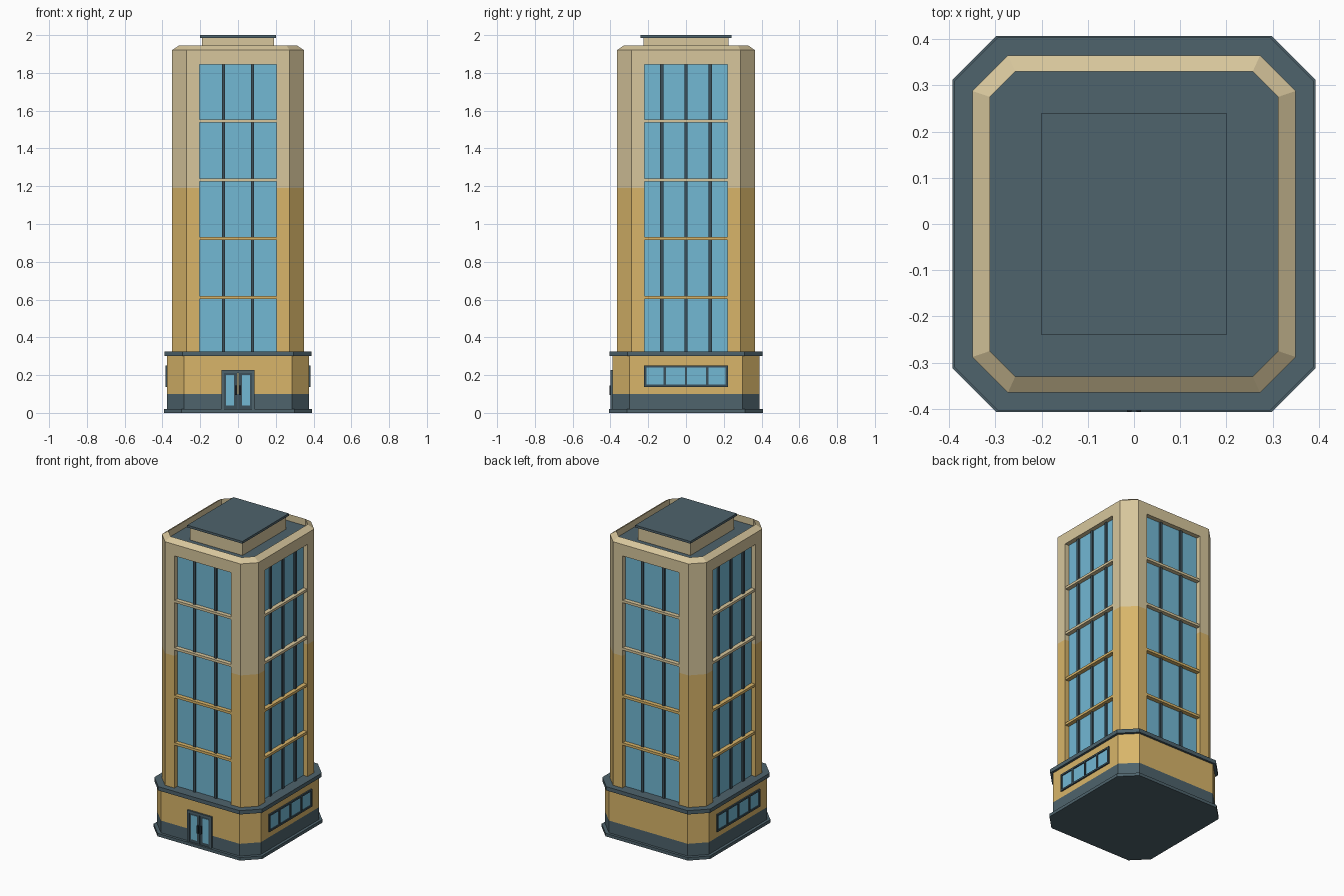
import bpy, bmesh

if "Cube" in bpy.data.objects:
    bpy.data.objects.remove(bpy.data.objects["Cube"])

def mat(name, rgb):
    m = bpy.data.materials.new(name)
    lin = [((c / 255 + 0.055) / 1.055) ** 2.4 for c in rgb]
    m.diffuse_color = (*lin, 1)
    m.use_nodes = True
    m.node_tree.nodes["Principled BSDF"].inputs["Base Color"].default_value = m.diffuse_color
    return m

BEIGE = mat("beige stone", (215, 198, 156))
YELLOW = mat("yellow stone", (216, 181, 106))
SLATE = mat("slate", (78, 99, 108))
DARK = mat("dark metal", (60, 80, 90))
GLASS = mat("blue glass", (114, 184, 212))
BLACK = mat("dark handle", (38, 48, 56))
SPLIT = 1.19

def finish(name, bm, mats):
    bmesh.ops.remove_doubles(bm, verts=bm.verts, dist=1e-5)
    bmesh.ops.recalc_face_normals(bm, faces=bm.faces)
    me = bpy.data.meshes.new(name)
    bm.to_mesh(me)
    bm.free()
    for m in mats:
        me.materials.append(m)
    ob = bpy.data.objects.new(name, me)
    bpy.context.collection.objects.link(ob)
    return ob

def boxes(name, m, spans):
    """One object from several boxes given as (x0, x1, y0, y1, z0, z1)."""
    bm = bmesh.new()
    for x0, x1, y0, y1, z0, z1 in spans:
        vs = bmesh.ops.create_cube(bm, size=1)["verts"]
        for v in vs:
            v.co.x = (x0 + x1) / 2 + v.co.x * (x1 - x0)
            v.co.y = (y0 + y1) / 2 + v.co.y * (y1 - y0)
            v.co.z = (z0 + z1) / 2 + v.co.z * (z1 - z0)
    return finish(name, bm, [m])

def ring(hx, hy, c, z, d=0.0, wx=0.205, wy=0.22):
    """Chamfered rectangle with a notch of depth d in every side."""
    p = []
    for s in (-1, 1):
        p += [(s * (hx - c), s * hy), (s * wx, s * hy), (s * wx, s * (hy - d)),
              (-s * wx, s * (hy - d)), (-s * wx, s * hy), (-s * (hx - c), s * hy)]
        p += [(-s * hx, s * (hy - c)), (-s * hx, s * wy), (-s * (hx - d), s * wy),
              (-s * (hx - d), -s * wy), (-s * hx, -s * wy), (-s * hx, -s * (hy - c))]
    return [(x, y, z) for x, y in p]

def loft(name, rings, mats, rule=lambda f: 0, bottom=True):
    bm = bmesh.new()
    rows = [[bm.verts.new(p) for p in r] for r in rings]
    n = len(rows[0])
    for a, b in zip(rows, rows[1:]):
        for i in range(n):
            j = (i + 1) % n
            bm.faces.new((a[i], a[j], b[j], b[i]))
    bm.faces.new(rows[-1])
    if bottom:
        bm.faces.new(rows[0][::-1])
    bmesh.ops.remove_doubles(bm, verts=bm.verts, dist=1e-5)
    bmesh.ops.recalc_face_normals(bm, faces=bm.faces)
    for f in bm.faces:
        f.material_index = rule(f)
    return finish(name, bm, mats)

# Base: plinth, podium with dark lower band, cornice
loft("plinth", [ring(0.393, 0.407, 0.095, z) for z in (0, 0.02)], [SLATE])
loft("podium", [ring(0.375, 0.39, 0.09, z) for z in (0.02, 0.10, 0.30)],
     [YELLOW, SLATE], lambda f: int(f.calc_center_median().z < 0.1))
loft("cornice", [ring(0.39, 0.404, 0.095, z) for z in (0.30, 0.325)], [SLATE])

# Tower shell: recessed window bays, sloped parapet rim and sunken roof
HX, HY, C, D, TOP = 0.35, 0.365, 0.077, 0.035, 1.845

def tower_rule(f):
    c = f.calc_center_median()
    if abs(f.normal.z) > 0.9 and c.z > 1.88:
        return 2
    return 0 if c.z > SPLIT else 1

loft("tower", [ring(HX, HY, C, 0.32, D), ring(HX, HY, C, SPLIT, D),
               ring(HX, HY, C, TOP, D), ring(HX, HY, C, TOP),
               ring(HX, HY, C, 1.92), ring(0.312, 0.33, 0.055, 1.945),
               ring(0.312, 0.33, 0.055, 1.90)],
     [BEIGE, YELLOW, SLATE], tower_rule, bottom=False)

# Window bays on all four sides: glass, mullions, floor rails
def bay(axis, s, w, h, u0, u1, d0, d1, z0, z1):
    """Box on a side wall: u along the wall, d measured outward from the face h."""
    a, b = sorted((s * (h + d0), s * (h + d1)))
    return (u0, u1, a, b, z0, z1) if axis == "y" else (a, b, u0, u1, z0, z1)

for side, axis, s, w, h, mull in (("front", "y", -1, 0.205, HY, (-0.077, 0.077)),
                                  ("back", "y", 1, 0.205, HY, (-0.077, 0.077)),
                                  ("right", "x", 1, 0.22, HX, (-0.128, 0, 0.128)),
                                  ("left", "x", -1, 0.22, HX, (-0.128, 0, 0.128))):
    def part(*a):
        return bay(axis, s, w, h, *a)
    boxes(side + "_glass", GLASS, [part(-w, w, -D, -D + 0.005, 0.325, TOP)])
    boxes(side + "_mullions", DARK,
          [part(u - 0.009, u + 0.009, -D, -D + 0.015, 0.325, TOP) for u in mull])
    for label, m, heights in (("lower", YELLOW, (0.612, 0.922)),
                              ("upper", BEIGE, (1.234, 1.545))):
        boxes(f"{side}_{label}_rails", m,
              [part(-w, w, -D, -0.003, z - 0.008, z + 0.008) for z in heights])

# Rooftop block and its slab
boxes("roof_block", BEIGE, [(-0.19, 0.19, -0.225, 0.225, 1.90, 1.985)])
boxes("roof_slab", SLATE, [(-0.2, 0.2, -0.24, 0.24, 1.985, 2.0)])

# Podium strip windows, left and right
for side, s in (("right", 1), ("left", -1)):
    def strip(u0, u1, d, z0, z1):
        return bay("x", s, 0, 0.375, u0, u1, -0.005, d, z0, z1)
    boxes(side + "_strip_glass", GLASS, [strip(-0.215, 0.215, 0.002, 0.145, 0.245)])
    boxes(side + "_strip_frame", DARK,
          [strip(-0.222, 0.222, 0.009, 0.138, 0.149), strip(-0.222, 0.222, 0.009, 0.241, 0.252)]
          + [strip(u - 0.006, u + 0.006, 0.009, 0.149, 0.241)
             for u in (-0.216, -0.113, 0, 0.113, 0.216)])

# Front double door: frame, leaves, glass and handles
Y = -0.39
boxes("door_leaves", DARK, [(-0.075, -0.002, Y - 0.005, Y + 0.005, 0.02, 0.215),
                            (0.002, 0.075, Y - 0.005, Y + 0.005, 0.02, 0.215)])
boxes("door_frame", SLATE, [(-0.088, -0.073, Y - 0.011, Y + 0.005, 0.02, 0.226),
                            (0.073, 0.088, Y - 0.011, Y + 0.005, 0.02, 0.226),
                            (-0.073, 0.073, Y - 0.011, Y + 0.005, 0.212, 0.226)])
boxes("door_glass", GLASS, [(s * 0.042 - 0.022, s * 0.042 + 0.022, Y - 0.007, Y, 0.04, 0.2)
                            for s in (-1, 1)])
boxes("door_handles", BLACK, [(s * 0.01 - 0.005, s * 0.01 + 0.005, Y - 0.016, Y, 0.095, 0.145)
                              for s in (-1, 1)])
